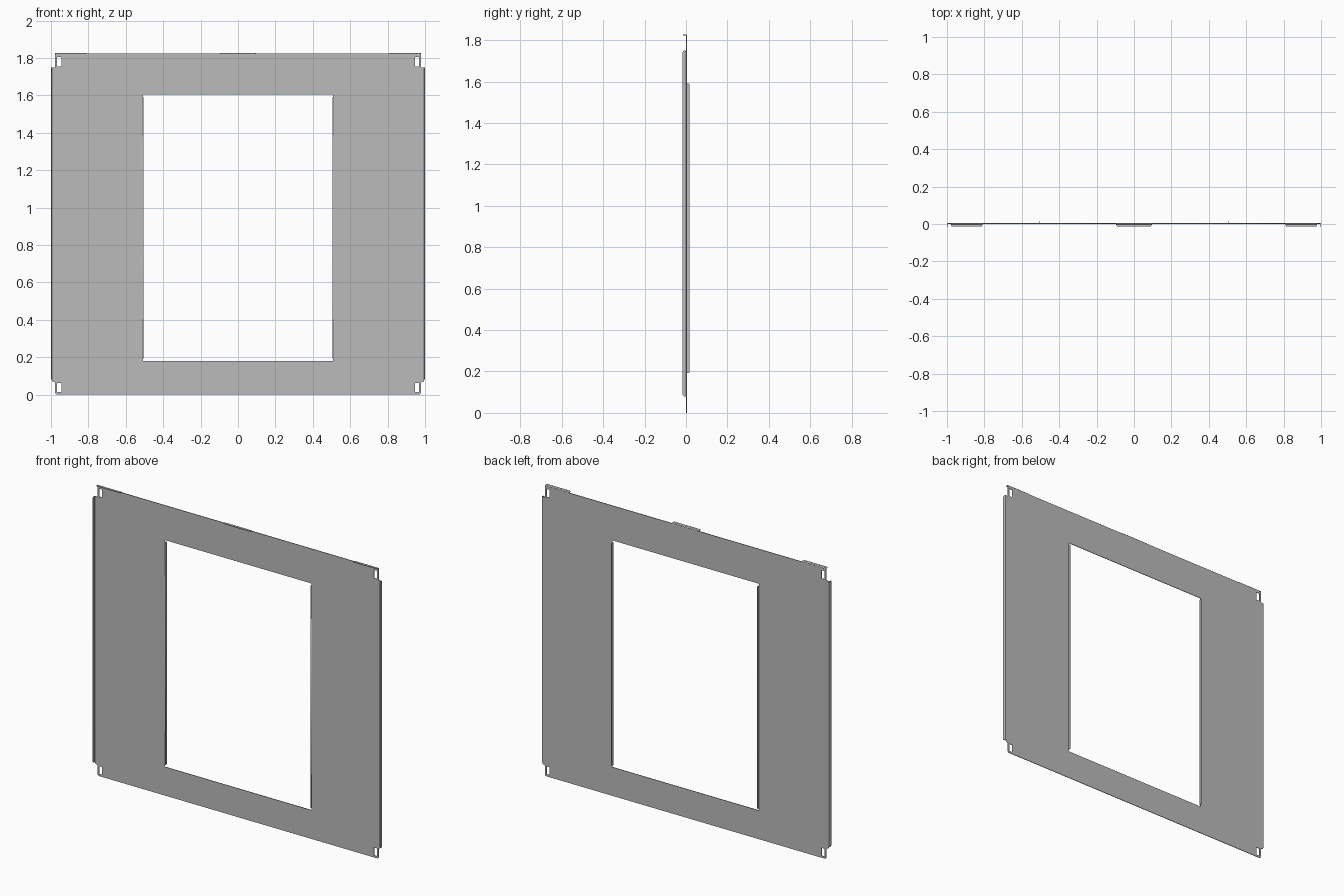
import bpy
from math import sin, cos, pi
from mathutils import Matrix

cube = bpy.data.objects.get("Cube")
if cube:
    bpy.data.objects.remove(cube)

steel = bpy.data.materials.new("grey_sheet_steel")
steel.use_nodes = True
GREY = (0.5, 0.5, 0.5, 1)
steel.diffuse_color = GREY
steel.node_tree.nodes["Principled BSDF"].inputs["Base Color"].default_value = GREY

T = 0.004                # sheet thickness
BACK = 0.0045            # back face of the plate
FRONT = BACK - T
DEPTH = 0.0165           # reach of the bent lips
R = 0.006                # outer bend radius
SIDE_LOW, SIDE_HIGH = 0.08, 1.75
TOP = 1.828


def basis(u, v, w, origin):
    m = Matrix((u, v, w)).transposed().to_4x4()
    m.translation = origin
    return m


def prism(name, loops, matrix, thickness=T):
    """Filled outline, later loops being holes, extruded evenly about its plane."""
    curve = bpy.data.curves.new(name, "CURVE")
    curve.dimensions = "2D"
    curve.fill_mode = "BOTH"
    curve.extrude = thickness / 2
    for loop in loops:
        spline = curve.splines.new("POLY")
        spline.points.add(len(loop) - 1)
        for point, (u, v) in zip(spline.points, loop):
            point.co = (u, v, 0, 1)
        spline.use_cyclic_u = True
    helper = bpy.data.objects.new(name, curve)
    bpy.context.collection.objects.link(helper)
    bpy.context.view_layer.update()
    graph = bpy.context.evaluated_depsgraph_get()
    mesh = bpy.data.meshes.new_from_object(helper.evaluated_get(graph))
    bpy.data.objects.remove(helper)
    bpy.data.curves.remove(curve)
    mesh.transform(matrix)
    mesh.materials.clear()
    mesh.materials.append(steel)
    obj = bpy.data.objects.new(name, mesh)
    bpy.context.collection.objects.link(obj)
    return obj


def rect(u0, u1, v0, v1):
    return [(u0, v0), (u1, v0), (u1, v1), (u0, v1)]


def arc(cu, cv, r, start, end, steps=5):
    return [(cu + r * cos(start + (end - start) * i / steps),
             cv + r * sin(start + (end - start) * i / steps)) for i in range(steps + 1)]


def lip(u0, u1, v0, v1, r):
    """Rectangle with its two free corners, at v1, rounded."""
    return ([(u0, v0), (u1, v0)] + arc(u1 - r, v1 - r, r, 0, pi / 2)
            + arc(u0 + r, v1 - r, r, pi / 2, pi))


def bend():
    """Quarter ring joining the plate to a lip."""
    return arc(0, 0, R, 0, pi / 2) + arc(0, 0, R - T, pi / 2, 0)


# Main plate with window opening and four corner slots
half = arc(0.966, 0.012, 0.012, -pi / 2, 0)
half += [(0.978, 0.065), (1 - R, 0.072), (1 - R, SIDE_HIGH),
         (0.978, SIDE_HIGH), (0.978, TOP - R)]
# Top edge rises between the bent tabs
half += [(0.81, TOP - R), (0.81, 1.823), (0.095, 1.823), (0.095, TOP - R)]
outline = half + [(-x, z) for x, z in reversed(half)]
holes = [rect(-0.509, 0.509, 0.18, 1.605)]
for s in (-1, 1):
    for z0, z1 in ((0.013, 0.062), (1.755, 1.806)):
        holes.append(rect(s * 0.956 - 0.011, s * 0.956 + 0.011, z0, z1))
prism("main_plate", [outline] + holes,
      basis((1, 0, 0), (0, 0, 1), (0, -1, 0), (0, BACK - T / 2, 0)))

# Side flanges folded forward, and window flanges folded back
for s, side in ((1, "left"), (-1, "right")):
    prism(side + "_side_flange",
          [lip(SIDE_LOW, SIDE_HIGH, R - BACK, DEPTH, 0.01)],
          basis((0, 0, 1), (0, -1, 0), (1, 0, 0), (s * (1 - T / 2), 0, 0)))
    prism(side + "_side_bend", [bend()],
          basis((s, 0, 0), (0, 1, 0), (0, 0, s),
                (s * (1 - R), BACK - R, (SIDE_LOW + SIDE_HIGH) / 2)),
          SIDE_HIGH - SIDE_LOW)
    prism(side + "_window_flange", [lip(0.193, 1.592, FRONT, DEPTH, 0.006)],
          basis((0, 0, 1), (0, 1, 0), (-1, 0, 0), (s * 0.507, 0, 0)))

# Top tabs folded forward
for name, x0, x1 in (("right", -0.978, -0.81), ("middle", -0.095, 0.095),
                     ("left", 0.81, 0.978)):
    prism(name + "_top_tab", [lip(x0, x1, R - BACK, 0.0145, 0.01)],
          basis((1, 0, 0), (0, -1, 0), (0, 0, -1), (0, 0, TOP - T / 2)))
    prism(name + "_top_bend", [bend()],
          basis((0, 0, 1), (0, 1, 0), (-1, 0, 0),
                ((x0 + x1) / 2, BACK - R, TOP - R)), x1 - x0)
